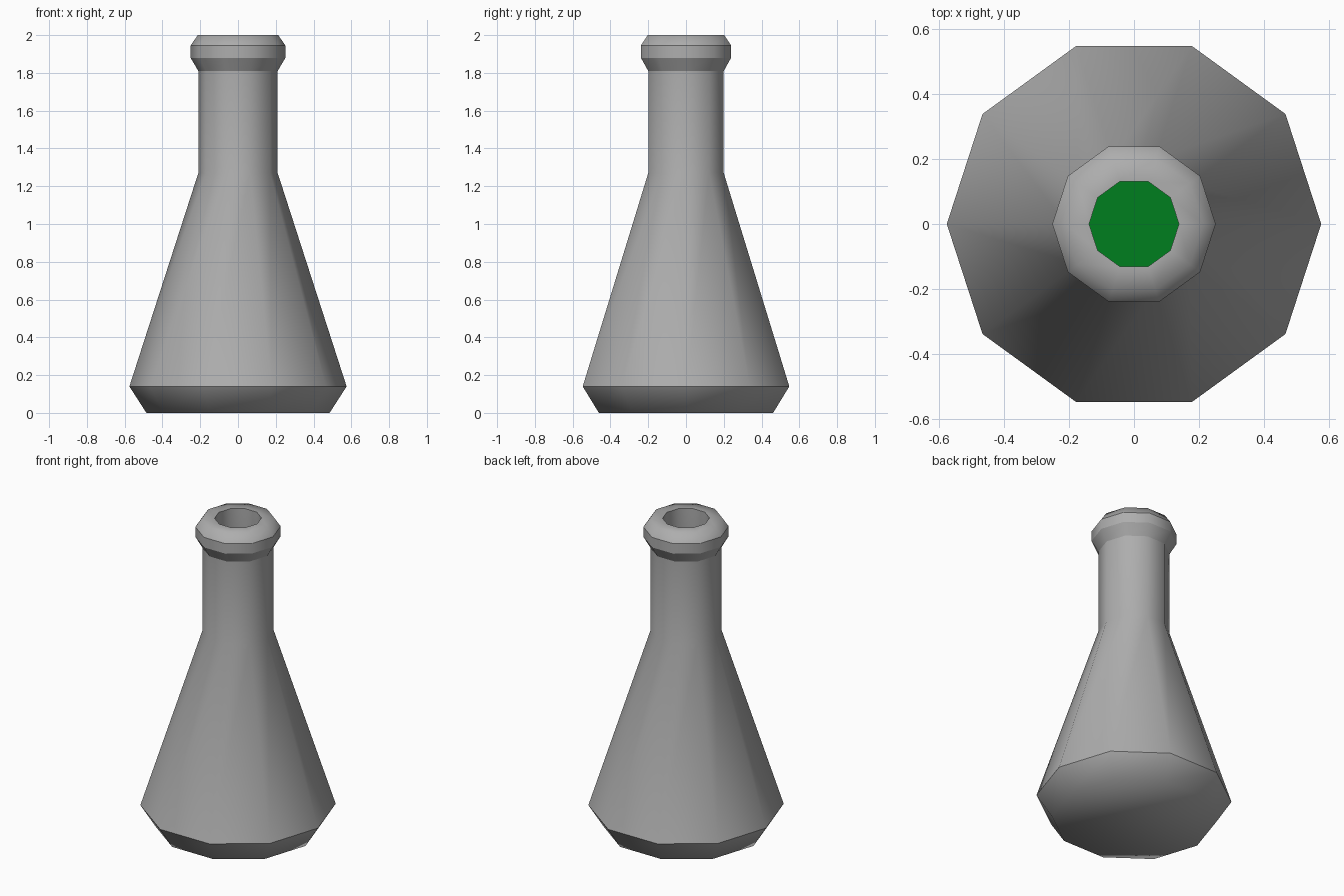
import bpy, bmesh
from math import cos, sin, tau

if "Cube" in bpy.data.objects:
    bpy.data.objects.remove(bpy.data.objects["Cube"])

SIDES = 10


def lathe(name, profile, color, sharp=()):
    """Revolve (radius, height) points into a closed ten-sided body."""
    bm = bmesh.new()
    rings = [[bm.verts.new((r * cos(tau * i / SIDES), r * sin(tau * i / SIDES), z))
              for i in range(SIDES)] for r, z in profile]
    for a, b in zip(rings, rings[1:]):
        for i in range(SIDES):
            j = (i + 1) % SIDES
            bm.faces.new((a[i], a[j], b[j], b[i]))
    bm.faces.new(rings[0][::-1])
    bm.faces.new(rings[-1])
    bmesh.ops.recalc_face_normals(bm, faces=bm.faces)
    for f in bm.faces:
        f.smooth = True
    for k in sharp:
        for i in range(SIDES):
            bm.edges.get((rings[k][i], rings[k][(i + 1) % SIDES])).smooth = False
    mesh = bpy.data.meshes.new(name)
    bm.to_mesh(mesh)
    bm.free()
    mat = bpy.data.materials.new(name + "_color")
    mat.diffuse_color = color
    mat.use_nodes = True
    mat.node_tree.nodes["Principled BSDF"].inputs["Base Color"].default_value = mat.diffuse_color
    mesh.materials.append(mat)
    obj = bpy.data.objects.new(name, mesh)
    bpy.context.collection.objects.link(obj)
    return obj


# Flask: outer wall, lip, then down the inside to the inner floor
lathe("flask", [
    (0.485, 0), (0.575, 0.14), (0.21, 1.27), (0.21, 1.81),
    (0.251, 1.88), (0.251, 1.945), (0.213, 2.0), (0.138, 2.0),
    (0.138, 1.26), (0.49, 0.16), (0.43, 0.06),
], (0.42, 0.42, 0.42, 1), sharp=(1, 3, 4, 5, 7, 9))

# Green liquid filling the lower part of the cone
lathe("liquid", [
    (0.425, 0.065), (0.485, 0.16), (0.28, 0.80),
], (0.0, 0.21, 0.013, 1), sharp=(0, 1, 2))
